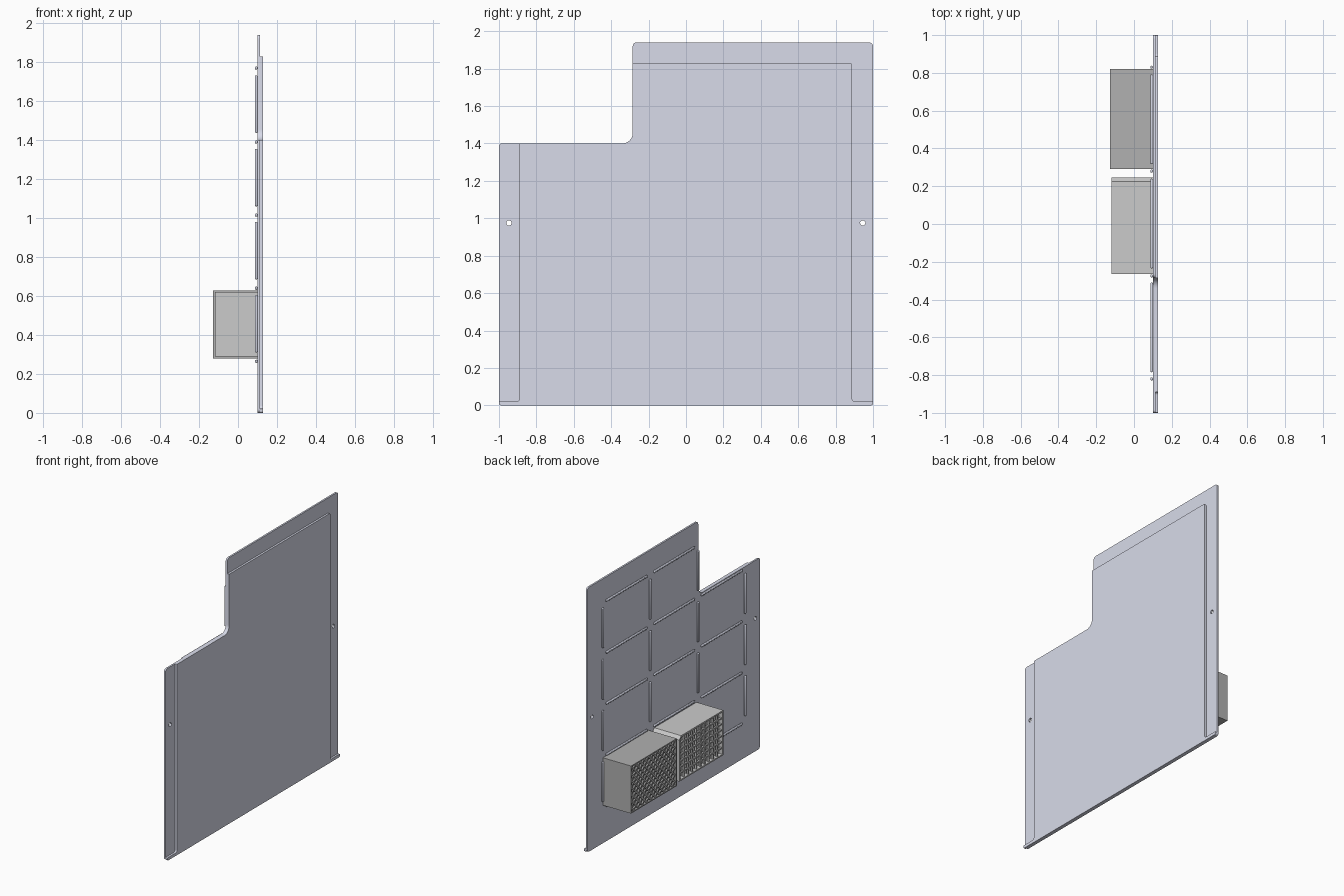
import bpy, bmesh, math
from mathutils import Matrix, Vector

if "Cube" in bpy.data.objects:
    bpy.data.objects.remove(bpy.data.objects["Cube"])


def material(name, rgb):
    m = bpy.data.materials.new(name)
    m.diffuse_color = (*rgb, 1)
    m.use_nodes = True
    m.node_tree.nodes["Principled BSDF"].inputs["Base Color"].default_value = m.diffuse_color
    return m


PANEL = material("blue_grey", (0.69, 0.71, 0.82))
DARK = material("dark_grey", (0.44, 0.44, 0.44))
LIGHT = material("light_grey", (0.70, 0.70, 0.70))
PALE = material("pale_grey", (0.85, 0.86, 0.85))


def finish(bm, name, mat):
    bmesh.ops.recalc_face_normals(bm, faces=bm.faces[:])
    me = bpy.data.meshes.new(name)
    bm.to_mesh(me)
    bm.free()
    me.materials.append(mat)
    o = bpy.data.objects.new(name, me)
    bpy.context.collection.objects.link(o)
    return o


def rounded(pts, seg=6):
    """Round the corners of a (y, z, radius) outline of right angles."""
    out = []
    for i, (y, z, r) in enumerate(pts):
        p = Vector((y, z))
        if r == 0:
            out.append(p)
            continue
        a = (Vector(pts[i - 1][:2]) - p).normalized()
        b = (Vector(pts[(i + 1) % len(pts)][:2]) - p).normalized()
        c = p + (a + b) * r
        for k in range(seg + 1):
            t = k / seg * math.pi / 2
            out.append(c - b * r * math.cos(t) - a * r * math.sin(t))
    return out


def prism(name, pts, x0, x1, mat, rim=0, depth=0):
    """Extrude a y-z outline along x, optionally hollowed from the -x side."""
    bm = bmesh.new()
    f = bm.faces.new([bm.verts.new((x0, *p)) for p in rounded(pts)])
    g = bmesh.ops.extrude_face_region(bm, geom=[f])["geom"]
    bmesh.ops.translate(bm, vec=(x1 - x0, 0, 0),
                        verts=[v for v in g if isinstance(v, bmesh.types.BMVert)])
    bmesh.ops.recalc_face_normals(bm, faces=bm.faces[:])
    if rim:
        front = [f for f in bm.faces if f.normal.x < -0.9]
        bmesh.ops.inset_individual(bm, faces=front, thickness=rim)
        bmesh.ops.inset_individual(bm, faces=front, thickness=0, depth=-depth)
    return finish(bm, name, mat)


def add_box(bm, center, size, angle=0):
    m = (Matrix.Translation(center) @ Matrix.Rotation(angle, 4, 'X')
         @ Matrix.Diagonal((*size, 1)))
    bmesh.ops.create_cube(bm, size=1, matrix=m)


# Thin back plate with stepped outline
plate = prism("back_plate", [
    (-1, 0, .02), (1, 0, .02), (1, 1.94, .02), (-.285, 1.94, .02),
    (-.285, 1.4, .055), (-1, 1.4, .015)], .10, .113, PANEL)

# Mounting holes through both side flanges
for y in (-.947, .945):
    bpy.ops.mesh.primitive_cylinder_add(vertices=24, radius=.014, depth=.2,
                                        location=(.1, y, .975), rotation=(0, math.pi / 2, 0))
    cutter = bpy.context.object
    mod = plate.modifiers.new("hole", 'BOOLEAN')
    mod.operation, mod.solver, mod.object = 'DIFFERENCE', 'EXACT', cutter
    bpy.context.view_layer.objects.active = plate
    bpy.ops.object.modifier_apply(modifier=mod.name)
    bpy.data.objects.remove(cutter)

# Raised front panel with a full-width bottom lip
prism("front_panel", [
    (-1, 0, .01), (1, 0, .01), (1, .022, .005), (.887, .022, .015),
    (.887, 1.83, .01), (-.285, 1.83, 0), (-.285, 1.4, .055),
    (-.89, 1.4, 0), (-.89, .022, .015), (-1, .022, .005)], .113, .128, PANEL)

# Rib grid on the rear: three columns, four rows, top row missing one cell
bm = bmesh.new()
COLS = [-.82, -.275, .28, .83]
ROWS = [.265, .64, 1.015, 1.39, 1.77]
for i, y in enumerate(COLS):
    for j in range(4 if i else 3):
        add_box(bm, (.0935, y, (ROWS[j] + ROWS[j + 1]) / 2 + .005), (.013, .016, .295))
for j, z in enumerate(ROWS):
    for i in range(1 if j == 4 else 0, 3):
        add_box(bm, (.0935, (COLS[i] + COLS[i + 1]) / 2, z), (.013, .475, .016))
ribs = finish(bm, "rear_ribs", PANEL)
bev = ribs.modifiers.new("round", 'BEVEL')
bev.width, bev.segments = .005, 2

# Dark bin: open shell, pale backing and diagonal lattice
Y0, Y1, Z0, Z1 = .29, .82, .278, .627
prism("dark_bin", [(Y0, Z0, 0), (Y1, Z0, 0), (Y1, Z1, 0), (Y0, Z1, 0)],
      -.128, .10, DARK, .012, .03)
bm = bmesh.new()
add_box(bm, (-.107, (Y0 + Y1) / 2, (Z0 + Z1) / 2), (.012, Y1 - Y0 - .024, Z1 - Z0 - .024))
finish(bm, "dark_bin_backing", PALE)
bm = bmesh.new()
W, H, step = Y1 - Y0 - .02, Z1 - Z0 - .02, .05
for k in range(-int(W / step), int(H / step) + 1):
    c = k * step + .02
    u0, u1 = max(0, -c), min(W, H - c)
    if u1 - u0 < .015:
        continue
    u = (u0 + u1) / 2
    for s in (1, -1):
        yc = (Y0 + Y1) / 2 + s * (u - W / 2)
        add_box(bm, (-.118, yc, Z0 + .01 + u + c),
                (.01, (u1 - u0) * math.sqrt(2), .012), s * math.pi / 4)
finish(bm, "dark_bin_lattice", DARK)

# Light bin: shell with one chamfered top edge and a square grille
prism("light_bin", [(-.265, .29, 0), (.245, .29, 0), (.245, .595, 0),
                    (.225, .62, 0), (-.265, .62, 0)], -.118, .10, LIGHT, .014, .03)
bm = bmesh.new()
for k in range(1, 10):
    add_box(bm, (-.107, -.251 + k * .0482, .455), (.014, .01, .306))
for k in range(1, 7):
    add_box(bm, (-.107, -.01, .302 + k * .0437), (.0138, .484, .01))
finish(bm, "light_bin_grille", LIGHT)

# Smooth the fillets, keep sharp edges
bpy.ops.object.select_all(action='SELECT')
bpy.context.view_layer.objects.active = plate
bpy.ops.object.shade_smooth_by_angle(angle=math.radians(30))
